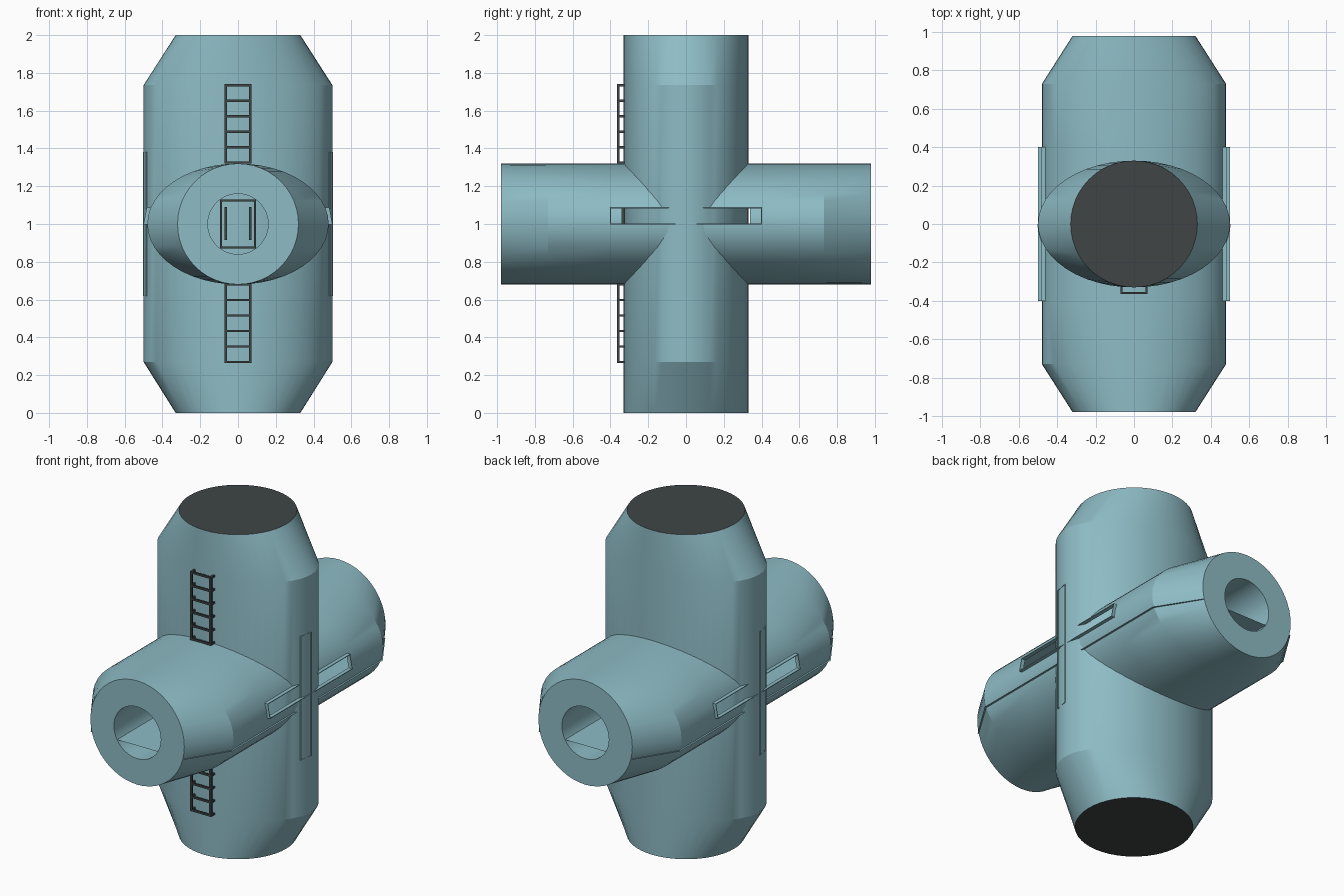
import bpy, bmesh, math
from mathutils import Vector

if "Cube" in bpy.data.objects:
    bpy.data.objects.remove(bpy.data.objects["Cube"])

SEG = 48


def material(name, rgb):
    m = bpy.data.materials.new(name)
    m.diffuse_color = (*rgb, 1)
    m.use_nodes = True
    m.node_tree.nodes["Principled BSDF"].inputs["Base Color"].default_value = m.diffuse_color
    return m


BLUE = material("pale_blue_hull", (0.27, 0.50, 0.56))
DARK = material("dark_grey", (0.05, 0.06, 0.06))


def finish(name, bm, mats, smooth=False):
    me = bpy.data.meshes.new(name)
    bm.to_mesh(me)
    bm.free()
    ob = bpy.data.objects.new(name, me)
    bpy.context.collection.objects.link(ob)
    for m in mats:
        me.materials.append(m)
    if smooth:
        bpy.ops.object.select_all(action='DESELECT')
        ob.select_set(True)
        bpy.context.view_layer.objects.active = ob
        bpy.ops.object.shade_smooth_by_angle(angle=math.radians(25))
    return ob


def loft(bm, sections, place):
    """Skin elliptical rings (position, x radius, other radius); returns the rings."""
    rings = []
    for t, rx, r in sections:
        rings.append([bm.verts.new(place(rx * math.cos(a), r * math.sin(a), t))
                      for a in (2 * math.pi * i / SEG for i in range(SEG))])
    for r0, r1 in zip(rings, rings[1:]):
        for i in range(SEG):
            j = (i + 1) % SEG
            bm.faces.new((r0[i], r0[j], r1[j], r1[i]))
    return rings


def box(bm, x0, x1, y0, y1, z0, z1):
    vs = bmesh.ops.create_cube(bm, size=1)["verts"]
    for v in vs:
        v.co = Vector(((x0 + x1) / 2 + v.co.x * (x1 - x0),
                       (y0 + y1) / 2 + v.co.y * (y1 - y0),
                       (z0 + z1) / 2 + v.co.z * (z1 - z0)))


# Vertical hull: oval column tapering to round dark end caps
bm = bmesh.new()
rings = loft(bm, [(0, .33, .33), (.27, .5, .33), (1.735, .5, .33), (2, .33, .33)],
             lambda u, v, t: (u, v, t))
for ring in (rings[0], rings[-1]):
    bm.faces.new(ring).material_index = 1
bmesh.ops.recalc_face_normals(bm, faces=bm.faces)
finish("vertical_hull", bm, [BLUE, DARK], True)

# Horizontal hull: oval tube with ring-shaped ends, round tunnels and side windows
bm = bmesh.new()
loft(bm, [(-.34, .16, .16), (-.98, .16, .16), (-.98, .32, .32), (-.73, .48, .32), (-.4, .48, .32),
          (.4, .48, .32), (.73, .48, .32), (.98, .32, .32), (.98, .16, .16), (.34, .16, .16)],
     lambda u, v, t: (u, t, 1 + v))
bmesh.ops.recalc_face_normals(bm, faces=bm.faces)
# open the windows in the middle stretch, just above the midline
gone = []
for f in bm.faces:
    c = f.calc_center_median()
    if abs(c.y) < .01 and 1 < c.z < 1.08 and abs(c.x) > .4:
        gone.append(f)
bmesh.ops.delete(bm, geom=gone, context='FACES')
finish("horizontal_hull", bm, [BLUE], True)

# Deck: thin sheet whose edges just break through the tube sides
bm = bmesh.new()
half = [(.318, -.98), (.476, -.73), (.476, .73), (.318, .98)]
outline = half + [(-x, y) for x, y in reversed(half)]
bm.faces.new([bm.verts.new((x, y, .92)) for x, y in outline])
finish("deck", bm, [BLUE])


# Window rims: thin walls standing out around each side window
def rim(name, corners, depth, out):
    for side, label in ((1, "right"), (-1, "left")):
        bm = bmesh.new()
        a = [bm.verts.new((side * (x - depth), y, z)) for x, y, z in corners]
        b = [bm.verts.new((side * (x + out), y, z)) for x, y, z in corners]
        for i in range(4):
            j = (i + 1) % 4
            bm.faces.new((a[i], a[j], b[j], b[i]))
        bmesh.ops.recalc_face_normals(bm, faces=bm.faces)
        ob = finish(f"{name}_{label}", bm, [BLUE])
        sol = ob.modifiers.new("thickness", 'SOLIDIFY')
        sol.thickness = .006
        sol.offset = 0


rim("arm_window_rim", [(.48, -.4, 1), (.48, .4, 1), (.464, .4, 1.084), (.464, -.4, 1.084)], .004, .02)
rim("column_window_rim", [(.5, -.003, .62), (.5, -.003, 1.38), (.484, -.083, 1.38), (.484, -.083, .62)],
    .01, .004)

# Ladders above and below the front arm, with standoffs at every rung
for label, z0, z1 in (("upper", 1.325, 1.735), ("lower", .27, .68)):
    bm = bmesh.new()
    t = .006
    for x in (-.065, .065):
        box(bm, x - t, x + t, -.365, -.352, z0 - t, z1 + t)
    for k in range(6):
        z = z0 + (z1 - z0) * k / 5
        box(bm, -.065, .065, -.364, -.353, z - t, z + t)
        for x in (-.065, .065):
            box(bm, x - t, x + t, -.36, -.322, z - t, z + t)
    finish(f"{label}_ladder", bm, [DARK])

# Hatch frame and two grab bars at the inner end of the front tunnel
bm = bmesh.new()
for s in (-1, 1):
    box(bm, s * .09 - .006, s * .09 + .006, -.36, -.325, .87, 1.13)
    box(bm, -.096, .096, -.36, -.325, 1 + s * .125 - .006, 1 + s * .125 + .006)
    box(bm, s * .065 - .006, s * .065 + .006, -.365, -.325, .915, 1.09)
finish("hatch_frame", bm, [DARK])
